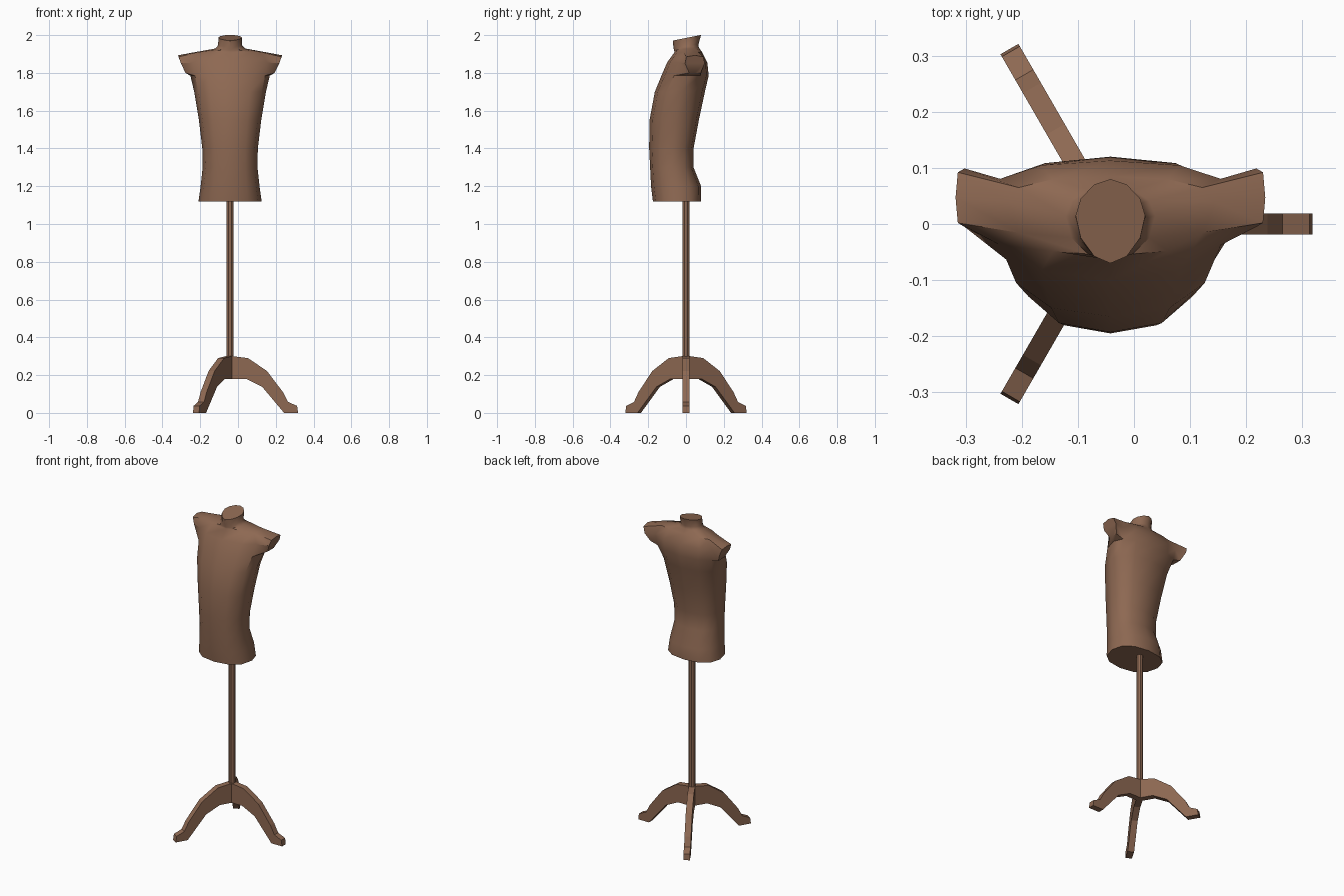
import bpy, bmesh
from math import sin, cos, pi, radians, copysign
from mathutils import Matrix, Vector

cube = bpy.data.objects.get("Cube")
if cube:
    bpy.data.objects.remove(cube)

AXIS_X = -0.042   # stand axis
SIDES = 12

brown = bpy.data.materials.new("brown")
brown.use_nodes = True
colour = (0.27, 0.14, 0.085, 1)
brown.diffuse_color = colour
brown.node_tree.nodes["Principled BSDF"].inputs["Base Color"].default_value = colour


def finish(name, bm, smooth_angle=None):
    bmesh.ops.recalc_face_normals(bm, faces=bm.faces)
    mesh = bpy.data.meshes.new(name)
    bm.to_mesh(mesh)
    bm.free()
    mesh.materials.append(brown)
    obj = bpy.data.objects.new(name, mesh)
    obj.location.x = AXIS_X
    bpy.context.collection.objects.link(obj)
    if smooth_angle:
        bpy.ops.object.select_all(action='DESELECT')
        obj.select_set(True)
        bpy.context.view_layer.objects.active = obj
        bpy.ops.object.shade_smooth_by_angle(angle=radians(smooth_angle))
    return obj


def power(v, e):
    return copysign(abs(v) ** e, v)


# Torso rings: height, half width, front y, back y, widest y, roundness, tilt
RINGS = [
    (1.12, .167, -.175, .08, -.04, .85, 0),
    (1.20, .156, -.185, .08, -.05, .85, 0),
    (1.30, .145, -.19, .04, -.07, .85, 0),
    (1.40, .147, -.195, .04, -.07, .85, 0),
    (1.55, .165, -.193, .068, -.05, .85, 0),
    (1.70, .19, -.165, .10, -.03, .85, 0),
    (1.785, .21, -.13, .12, .02, .85, 0),
    (1.855, .222, -.10, .113, .04, .85, 0),
    (1.91, .185, -.06, .085, .04, .85, 0),
    (1.927, .08, -.064, .068, .015, 1.0, .1),
    (1.945, .063, -.067, .066, .01, 1.05, .1),
    (1.985, .062, -.07, .08, .015, 1.1, .2),
]
SLEEVE_ROW = 6    # lowest ring of the armhole

bm = bmesh.new()
grid = []
for z, w, front, back, mid, e, tilt in RINGS:
    ring = []
    for k in range(SIDES):
        a = 2 * pi * k / SIDES
        s = power(sin(a), e)
        y = mid + s * (back - mid if s > 0 else mid - front)
        ring.append(bm.verts.new((w * power(cos(a), e), y, z + tilt * y)))
    grid.append(ring)

# Skin between rings, leaving an armhole on each side
for r in range(len(grid) - 1):
    for k in range(SIDES):
        if r in (SLEEVE_ROW, SLEEVE_ROW + 1) and k in (11, 0, 5, 6):
            continue
        n = (k + 1) % SIDES
        bm.faces.new((grid[r][k], grid[r][n], grid[r + 1][n], grid[r + 1][k]))
bm.faces.new(grid[0])
bm.faces.new(grid[-1])

# Short sleeves, each ending in a slanted flat cap
LOOP = [(0, -1), (0, 0), (0, 1), (1, 1), (2, 1), (2, 0), (2, -1), (1, -1)]
SLEEVE = [(.236, 1.80, .03), (.26, 1.85, .052), (.272, 1.885, .045)]
for side, column in ((1, 0), (-1, SIDES // 2)):
    hole = [grid[SLEEVE_ROW + r][(column + c) % SIDES] for r, c in LOOP]
    cap = []
    for r, c in LOOP:
        x, z, spread = SLEEVE[r]
        lift = .008 if (r, c) == (2, 0) else 0
        cap.append(bm.verts.new((side * (x + lift / 2), .047 + side * c * spread, z + lift)))
    for i in range(len(LOOP)):
        j = (i + 1) % len(LOOP)
        bm.faces.new((hole[i], hole[j], cap[j], cap[i]))
    bm.faces.new(cap)
finish("torso", bm, 40)

# Pole
bm = bmesh.new()
bmesh.ops.create_cone(bm, cap_ends=True, segments=8, radius1=.0195, radius2=.0195,
                      depth=.95, matrix=Matrix.Translation((0, 0, .655)) @ Matrix.Rotation(pi / 8, 4, 'Z'))
finish("pole", bm)

# Three curved legs cut from flat board
LEG = [(0, .302), (.095, .29), (.195, .222), (.28, .11), (.307, .058), (.355, .037),
       (.36, 0), (.286, 0), (.17, .138), (.085, .18), (0, .18)]
for i, name in enumerate(("left_leg", "back_right_leg", "front_right_leg")):
    bm = bmesh.new()
    face = bm.faces.new([bm.verts.new((x, -.0185, z)) for x, z in LEG])
    board = bmesh.ops.extrude_face_region(bm, geom=[face])
    moved = [v for v in board["geom"] if isinstance(v, bmesh.types.BMVert)]
    bmesh.ops.translate(bm, verts=moved, vec=Vector((0, .037, 0)))
    leg = finish(name, bm)
    leg.rotation_euler.z = radians(120 * i)
